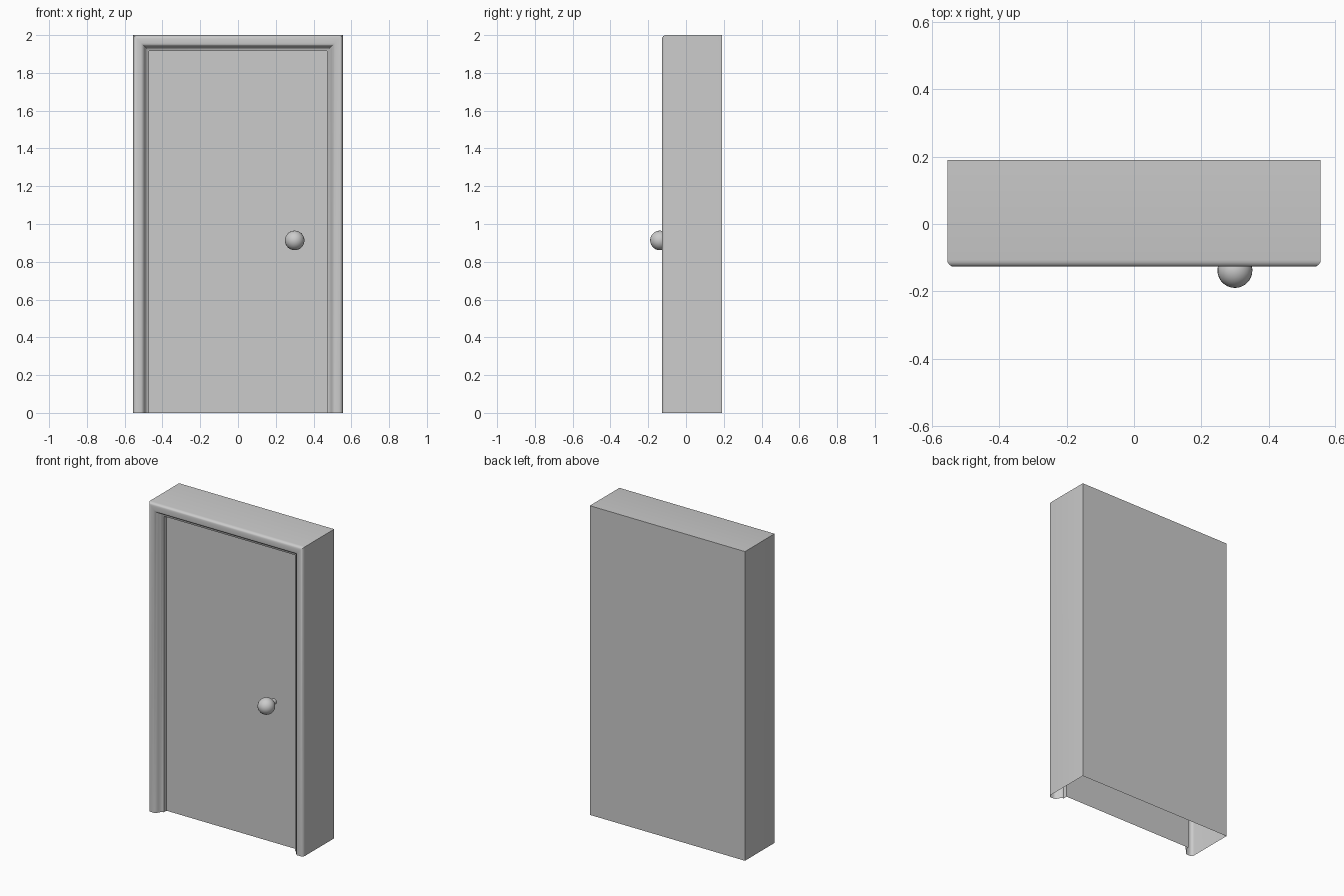
import bpy, bmesh, math
from mathutils import Vector

if "Cube" in bpy.data.objects:
    bpy.data.objects.remove(bpy.data.objects["Cube"])

W, H = 0.555, 2.0          # half width and height of the outer casing
BACK, DOOR = 0.19, -0.06   # depth of back sheet and door leaf
INNER = 0.085              # width of the moulding


def finish(name, bm, smooth=None):
    mesh = bpy.data.meshes.new(name)
    bm.to_mesh(mesh)
    bm.free()
    ob = bpy.data.objects.new(name, mesh)
    bpy.context.collection.objects.link(ob)
    if smooth is not None:
        bpy.ops.object.select_all(action='DESELECT')
        ob.select_set(True)
        bpy.context.view_layer.objects.active = ob
        bpy.ops.object.shade_smooth_by_angle(angle=math.radians(smooth))
    return ob


def sheet(name, half_w, top, y, back=False):
    bm = bmesh.new()
    pts = [(-half_w, 0), (half_w, 0), (half_w, top), (-half_w, top)]
    if back:
        pts.reverse()
    bm.faces.new([bm.verts.new((x, y, z)) for x, z in pts])
    return finish(name, bm)


# Casing: moulding profile (inset, depth) swept up, across and down with mitres
profile = [(0, BACK), (0, -0.107)]
for k in range(1, 5):      # rounded outer corner
    a = k / 4 * math.pi / 2
    profile.append((0.02 - 0.02 * math.cos(a), -0.107 - 0.02 * math.sin(a)))
profile += [(0.042, -0.127), (0.050, -0.124), (0.057, -0.116), (0.062, -0.106),
            (0.067, -0.097), (0.075, -0.090), (INNER, -0.087), (INNER, DOOR)]
bm = bmesh.new()
rows = []
for i, y in profile:
    path = [(-W + i, 0), (-W + i, H - i), (W - i, H - i), (W - i, 0)]
    rows.append([bm.verts.new((x, y, z)) for x, z in path])
for a, b in zip(rows, rows[1:]):
    for k in range(3):
        bm.faces.new((a[k], b[k], b[k + 1], a[k + 1]))
bmesh.ops.recalc_face_normals(bm, faces=bm.faces)
# Outer left side must face outwards
bm.faces.ensure_lookup_table()
bm.normal_update()
if bm.faces[0].normal.x > 0:
    bmesh.ops.reverse_faces(bm, faces=bm.faces)
finish("door_casing", bm, 40)

# Door leaf and closing back sheet (the underside stays open)
sheet("door_leaf", W - INNER, H - INNER, DOOR)
sheet("back_panel", W, H, BACK, back=True)

# Round knob and short stem, lathed about the depth axis
R = 0.052
centre = Vector((0.3, -0.19 + R, 0.913))
bm = bmesh.new()
prof = [(0.018, DOOR - centre.y)]
for k in range(13):
    a = math.radians(20) + k / 12 * math.radians(160)
    prof.append((R * math.sin(a), R * math.cos(a)))
N = 24
rings = [[bm.verts.new(centre + Vector((r * math.cos(t * math.tau / N), y, r * math.sin(t * math.tau / N))))
          for t in range(N)] for r, y in prof]
for a, b in zip(rings, rings[1:]):
    for k in range(N):
        bm.faces.new((a[k], b[k], b[(k + 1) % N], a[(k + 1) % N]))
bmesh.ops.remove_doubles(bm, verts=bm.verts, dist=1e-5)
bmesh.ops.recalc_face_normals(bm, faces=bm.faces)
finish("door_knob", bm, 40)
